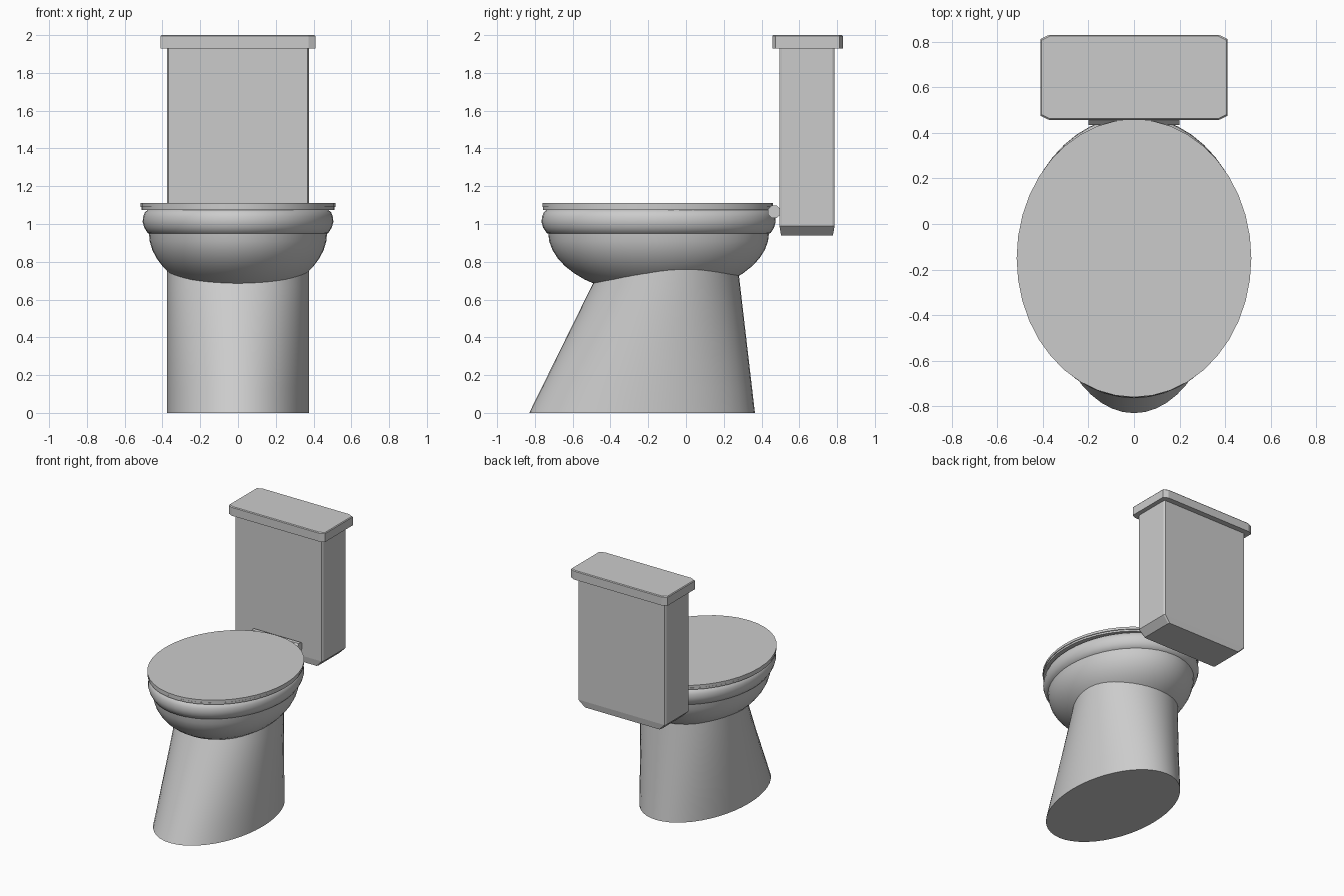
import bpy, bmesh, math

if "Cube" in bpy.data.objects:
    bpy.data.objects.remove(bpy.data.objects["Cube"])


def loft(name, rings, angle=35):
    """Skin a stack of equal-length point rings and cap both ends."""
    bm = bmesh.new()
    loops = [[bm.verts.new(p) for p in r] for r in rings]
    n = len(loops[0])
    for a, b in zip(loops, loops[1:]):
        for i in range(n):
            j = (i + 1) % n
            bm.faces.new((a[i], a[j], b[j], b[i]))
    bm.faces.new(loops[0][::-1])
    bm.faces.new(loops[-1])
    bmesh.ops.recalc_face_normals(bm, faces=bm.faces)
    mesh = bpy.data.meshes.new(name)
    bm.to_mesh(mesh)
    bm.free()
    ob = bpy.data.objects.new(name, mesh)
    bpy.context.collection.objects.link(ob)
    if angle:
        bpy.ops.object.select_all(action='DESELECT')
        ob.select_set(True)
        bpy.context.view_layer.objects.active = ob
        bpy.ops.object.shade_smooth_by_angle(angle=math.radians(angle))
    return ob


def oval(cy, rx, ry, z, n=48):
    return [(rx * math.cos(2 * math.pi * i / n),
             cy + ry * math.sin(2 * math.pi * i / n), z) for i in range(n)]


def octagon(hx, y0, y1, z, cx, cy):
    """Rectangle with clipped corners."""
    return [(hx, y0 + cy, z), (hx, y1 - cy, z), (hx - cx, y1, z), (-hx + cx, y1, z),
            (-hx, y1 - cy, z), (-hx, y0 + cy, z), (-hx + cx, y0, z), (hx - cx, y0, z)]


# Pedestal: leaning oval column, running up inside the bowl
def pedestal_ring(z):
    front, back = -0.83 + 0.4925 * z, 0.365 - 0.1164 * z
    return oval((front + back) / 2, 0.375, (back - front) / 2, z)


loft("pedestal", [pedestal_ring(0.8 * i / 6) for i in range(7)])

# Bowl: lower half of an ellipsoid
bowl = []
for i in range(11):
    a = math.radians(8 * (10 - i))
    c = math.cos(a)
    bowl.append(oval(-0.145, 0.472 * c, 0.585 * c, 0.955 - 0.335 * math.sin(a)))
loft("bowl", bowl)

# Rounded rim (inset, height)
rim = [(0.06, 0.94), (0.027, 0.952), (0.009, 0.98), (0, 1.01),
       (0.003, 1.04), (0.012, 1.062), (0.035, 1.08)]
loft("rim", [oval(-0.145, 0.505 - d, 0.62 - d, z) for d, z in rim], 60)

# Seat and lid: two thin plates
for name, z0, z1, grow in (("seat", 1.075, 1.089, -0.003), ("seat_lid", 1.091, 1.11, 0)):
    loft(name, [oval(-0.15, 0.515 + grow, 0.61 + grow, z, 40) for z in (z0, z1)])

# Hinge bar between the seat and the tank
loft("hinge_bar", [[(x, 0.467 + 0.036 * math.cos(math.pi * (i + 0.5) / 4),
                     1.065 + 0.036 * math.sin(math.pi * (i + 0.5) / 4)) for i in range(8)]
                   for x in (-0.2, 0.2)], 0)

# Tank with tapered bottom, and its overhanging lid
loft("tank", [octagon(0.325, 0.503, 0.778, 0.94, 0.008, 0.012),
              octagon(0.375, 0.495, 0.787, 0.99, 0.008, 0.012),
              octagon(0.375, 0.495, 0.787, 1.935, 0.008, 0.012)], 0)
loft("tank_lid", [octagon(0.41, 0.457, 0.83, 1.93, 0.037, 0.018),
                  octagon(0.41, 0.457, 0.83, 1.994, 0.037, 0.018),
                  octagon(0.405, 0.462, 0.825, 2.0, 0.037, 0.018)], 0)
